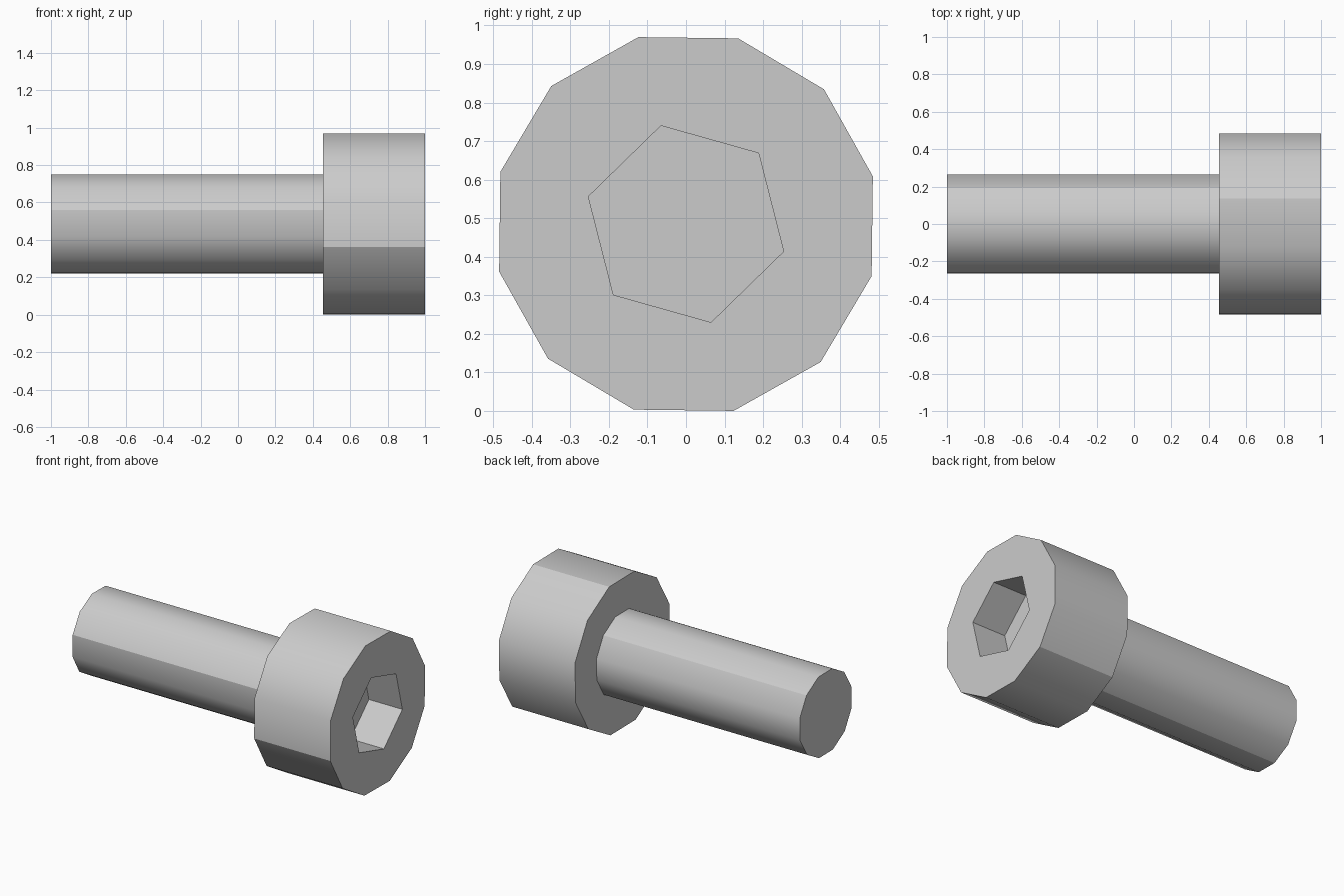
import bpy, bmesh, math

cube = bpy.data.objects.get("Cube")
if cube:
    bpy.data.objects.remove(cube, do_unlink=True)

AXIS_Z = 0.485          # height of the bolt axis
TURN = 14.3             # roll of the bolt about its axis, degrees
SIDES = 12

steel = bpy.data.materials.new("grey steel")
steel.use_nodes = True
colour = (0.6, 0.6, 0.6, 1)
steel.diffuse_color = colour
steel.node_tree.nodes["Principled BSDF"].inputs["Base Color"].default_value = colour


def ring(bm, x, radius, sides, first):
    """Polygon of vertices around the x axis."""
    angles = [math.radians(first + 360 * i / sides) for i in range(sides)]
    return [bm.verts.new((x, radius * math.cos(a), AXIS_Z + radius * math.sin(a)))
            for a in angles]


def wall(bm, a, b, smooth, seam=None):
    """Join two rings; smooth walls keep a hard seam every third of a turn."""
    n = len(a)
    for i in range(n):
        j = (i + 1) % n
        bm.faces.new((a[i], a[j], b[j], b[i])).smooth = smooth
    for i in range(n):
        j = (i + 1) % n
        for loop in (a, b):
            bm.edges.get((loop[i], loop[j])).smooth = False
        if not smooth or i % (n // 3) == seam:
            bm.edges.get((a[i], b[i])).smooth = False


def finish(bm, name):
    bmesh.ops.recalc_face_normals(bm, faces=bm.faces[:])
    mesh = bpy.data.meshes.new(name)
    bm.to_mesh(mesh)
    bm.free()
    mesh.materials.append(steel)
    obj = bpy.data.objects.new(name, mesh)
    bpy.context.collection.objects.link(obj)


# Shank, closed at its free end and butted against the head
bm = bmesh.new()
tip = ring(bm, -1, 0.273, SIDES, TURN)
root = ring(bm, 0.455, 0.273, SIDES, TURN)
wall(bm, tip, root, True, seam=1)
bm.faces.new(tip)
bm.faces.new(root)
finish(bm, "shank")

# Head with a hexagonal socket sunk into its end
bm = bmesh.new()
under = ring(bm, 0.455, 0.5, SIDES, TURN)
rim = ring(bm, 1, 0.5, SIDES, TURN)
socket_rim = ring(bm, 1, 0.263, 6, TURN + 30)
socket_base = ring(bm, 0.76, 0.263, 6, TURN + 30)
wall(bm, under, rim, True, seam=2)
bm.faces.new(under)
for i in range(6):
    outer = [rim[(2 * i + k) % SIDES] for k in (1, 2, 3)]
    bm.faces.new(outer + [socket_rim[(i + 1) % 6], socket_rim[i]])
wall(bm, socket_rim, socket_base, False)
bm.faces.new(socket_base)
finish(bm, "socket_head")
